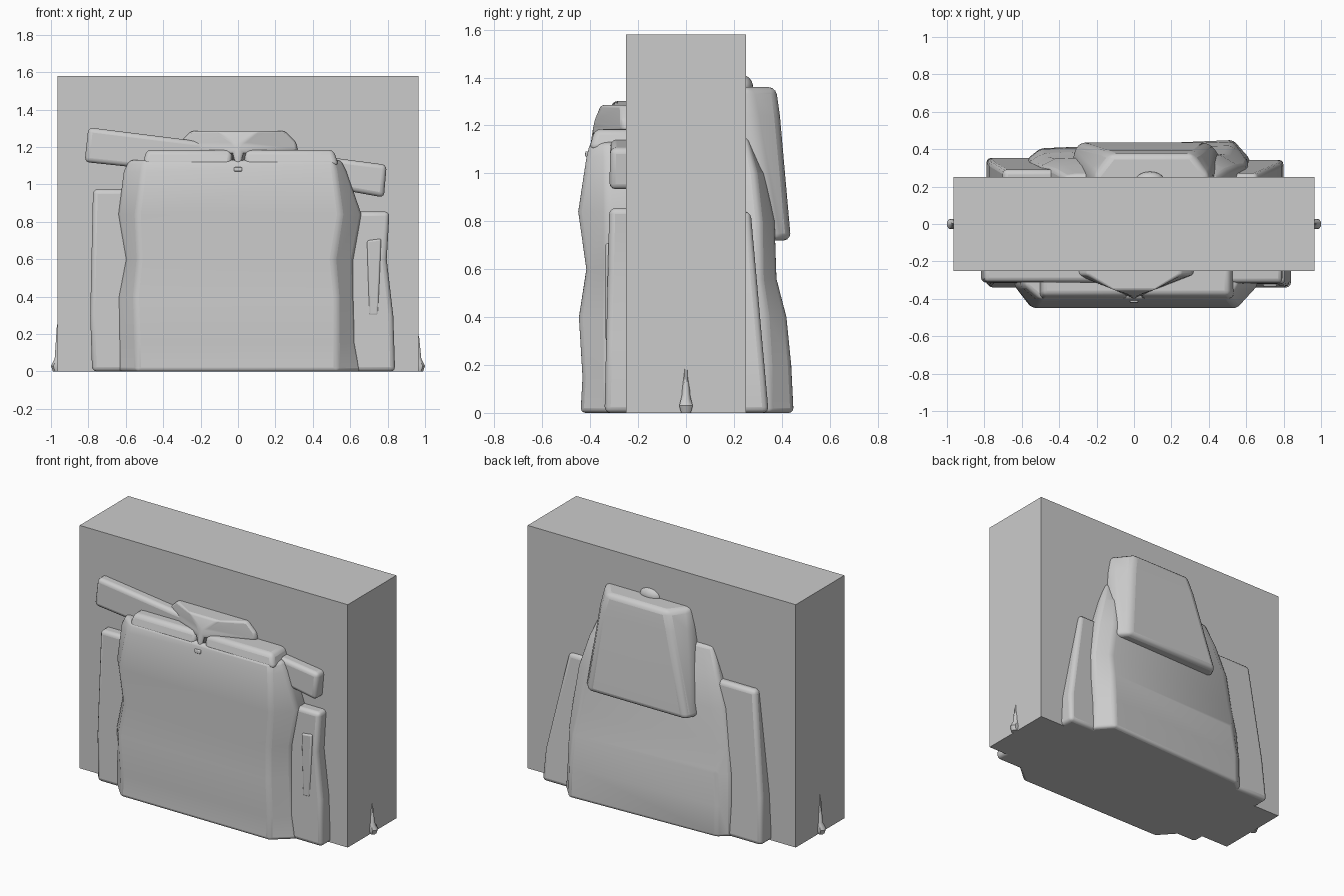
import bpy, bmesh

if "Cube" in bpy.data.objects:
    bpy.data.objects.remove(bpy.data.objects["Cube"])


def loft(name, rings, bevel=0.02, segments=3):
    """Skin a stack of equal-length point rings, cap the ends and round the edges."""
    bm = bmesh.new()
    vs = [[bm.verts.new(p) for p in ring] for ring in rings]
    n = len(rings[0])
    for a, b in zip(vs, vs[1:]):
        for i in range(n):
            j = (i + 1) % n
            bm.faces.new((a[i], a[j], b[j], b[i]))
    bm.faces.new(vs[0])
    bm.faces.new(vs[-1])
    bmesh.ops.recalc_face_normals(bm, faces=bm.faces)
    me = bpy.data.meshes.new(name)
    bm.to_mesh(me)
    bm.free()
    ob = bpy.data.objects.new(name, me)
    bpy.context.collection.objects.link(ob)
    if bevel:
        mod = ob.modifiers.new("round", 'BEVEL')
        mod.width, mod.segments = bevel, segments
        mod.limit_method, mod.angle_limit = 'ANGLE', 0.5
    bpy.context.view_layer.objects.active = ob
    ob.select_set(True)
    bpy.ops.object.shade_smooth_by_angle(angle=0.7)
    ob.select_set(False)
    return ob


def slab(name, outline, y_in, y_low, y_high, bevel=0.025):
    """Extrude an x-z outline along y; outer depth runs from y_low to y_high with height."""
    zs = [p[1] for p in outline]
    z0, z1 = min(zs), max(zs)
    outer = [(x, y_low + (y_high - y_low) * (z - z0) / (z1 - z0), z) for x, z in outline]
    return loft(name, [[(x, y_in, z) for x, z in outline], outer], bevel)


# Central block
loft("central_block", [[(x, y, z) for x, y in
     ((-.965, -.25), (.965, -.25), (.965, .25), (-.965, .25))] for z in (0, 1.58)], 0)

# Front body: z, flat left/right, outer left/right, front depth
front = [(0, -.54, .53, -.64, .66, -.44), (.15, -.54, .53, -.64, .63, -.432),
         (.4, -.55, .53, -.64, .62, -.447), (.6, -.53, .51, -.60, .62, -.416),
         (.84, -.54, .55, -.64, .66, -.45), (1.07, -.51, .52, -.61, .58, -.415),
         (1.13, -.50, .51, -.58, .55, -.40)]
loft("front_body", [[(c, -.2, z), (c, -.33, z), (a, y, z), (b, y, z), (d, -.33, z), (d, -.2, z)]
                    for z, a, b, c, d, y in front])

# Back body: z, flat left/right, outer left/right, back depth, left-side pull-in
back = [(0, -.50, .53, -.57, .62, .45, .045), (.2, -.50, .53, -.57, .61, .44, .04),
        (.4, -.48, .52, -.56, .61, .42, .04), (.56, -.46, .50, -.54, .60, .378, .02),
        (.8, -.42, .46, -.50, .56, .37, .02), (1.0, -.36, .42, -.43, .50, .33, .02),
        (1.15, -.30, .36, -.37, .44, .265, 0)]
loft("back_body", [[(c, .2, z), (c, (y + .25) / 2, z), (a, y - k, z), (b, y, z),
                    (d, (y + .25) / 2, z), (d, .2, z)] for z, a, b, c, d, y, k in back])

# Side panels, front and back
slab("front_left_panel", [(-.78, 0), (-.79, .3), (-.775, .975), (-.5, .975), (-.5, 0)], -.2, -.34, -.315)
slab("front_right_panel", [(.84, 0), (.83, .3), (.795, .6), (.81, .855), (.61, .855), (.575, .3), (.6, 0)],
     -.2, -.34, -.32)
slab("front_right_pocket", [(.75, .3), (.765, .71), (.69, .70), (.70, .3)], -.25, -.335, -.336, .01)
slab("back_left_panel", [(-.79, 0), (-.775, .3), (-.70, .96), (-.38, .96), (-.45, 0)], .2, .355, .29)
slab("back_right_panel", [(.80, 0), (.79, .2), (.72, .55), (.66, .84), (.45, .84), (.45, 0)], .2, .345, .27)

# Angled shoulder planks
slab("left_plank", [(-.82, 1.12), (-.80, 1.305), (-.16, 1.225), (-.16, 1.05)], -.2, -.315, -.31)
slab("right_plank", [(.45, .99), (.45, 1.15), (.795, 1.105), (.78, .93)], -.2, -.32, -.315)

# Top lips either side of the centre flap
for name, xa, xb, xc, xd in (("left_lip", -.51, -.035, -.03, -.49), ("right_lip", .035, .54, .51, .03)):
    slab(name, [(xa, 1.10), (xb, 1.10), (xc, 1.185), (xd, 1.185)], -.2, -.405, -.38)

# Centre flap, tapering to a point at the front
flap = [(1.11, .05, .02, -.40), (1.18, .32, .03, -.39), (1.225, .31, .04, -.38), (1.285, .25, .19, -.355)]
loft("centre_flap", [[(-w, -.2, z), (-w, -.27, z), (-t * .6, y, z), (t * .6, y, z), (w, -.27, z), (w, -.2, z)]
                     for z, w, t, y in flap], .012)
slab("front_stud", [(-.022, 1.07), (.022, 1.07), (.022, 1.092), (-.022, 1.092)], -.38, -.422, -.42, .005)

# Back pack, wider at its lower edge
pack = [(.72, -.33, .46, -.30, .40, .438), (1.24, -.24, .42, -.16, .34, .392), (1.36, -.21, .40, -.12, .31, .375)]
loft("back_pack", [[(a, .2, z), (a, .26 + (1.36 - z) * .18, z), (c, y, z), (d, y, z),
                    (b, .26 + (1.36 - z) * .18, z), (b, .2, z)] for z, a, b, c, d, y in pack], .03)

# Knob on the pack
bpy.ops.mesh.primitive_uv_sphere_add(segments=24, ring_count=12, radius=1, location=(.085, .235, 1.36))
knob = bpy.context.object
knob.name = "pack_knob"
knob.scale = (.075, .045, .05)
bpy.ops.object.shade_smooth_by_angle()
knob.select_set(False)

# Small side spikes
for name, s, h in (("left_spike", -1, .25), ("right_spike", 1, .19)):
    prof = [(0, .99, .02), (.03, 1.0, .028), (.07, .98, .018), (h, .968, .008)]
    loft(name, [[(s * .95, -w, z), (s * (x - .012), -w, z), (s * x, -w * .4, z), (s * x, w * .4, z),
                 (s * (x - .012), w, z), (s * .95, w, z)] for z, x, w in prof], 0)
